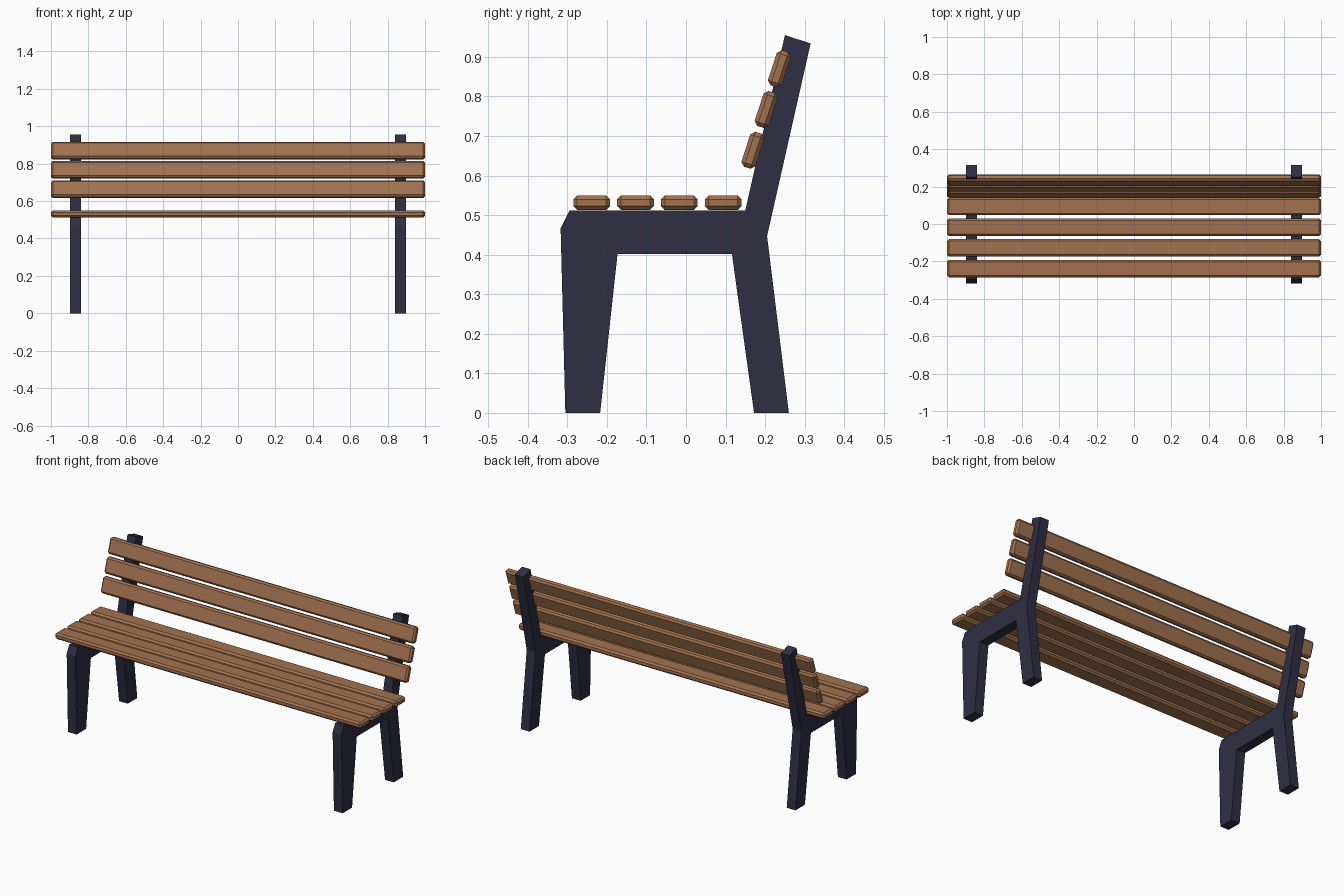
import bpy, bmesh, math
from mathutils import Matrix

if "Cube" in bpy.data.objects:
    bpy.data.objects.remove(bpy.data.objects["Cube"])


def material(name, rgb):
    m = bpy.data.materials.new(name)
    m.diffuse_color = (*rgb, 1.0)
    m.use_nodes = True
    m.node_tree.nodes["Principled BSDF"].inputs["Base Color"].default_value = m.diffuse_color
    return m


WOOD = material("brown wood", (0.36, 0.17, 0.08))
METAL = material("dark blue metal", (0.028, 0.028, 0.055))


def finish(bm, name, mat):
    bmesh.ops.recalc_face_normals(bm, faces=bm.faces[:])
    mesh = bpy.data.meshes.new(name)
    bm.to_mesh(mesh)
    bm.free()
    mesh.materials.append(mat)
    ob = bpy.data.objects.new(name, mesh)
    bpy.context.collection.objects.link(ob)
    return ob


def slat(name, y, z, tilt=0.0):
    """Chamfered plank running along x; tilt leans its width axis upward."""
    bm = bmesh.new()
    bmesh.ops.create_cube(bm, size=1, matrix=Matrix.Diagonal((2.0, 0.093, 0.037, 1)))
    bmesh.ops.bevel(bm, geom=bm.edges[:], offset=0.01, segments=1, affect='EDGES')
    ob = finish(bm, name, WOOD)
    ob.location = (0, y, z)
    ob.rotation_euler.x = tilt


# Side frames: leg, seat rail and back post in one extruded profile (y, z)
PROFILE = [(-0.305, 0), (-0.217, 0), (-0.173, 0.402), (0.116, 0.402),
           (0.172, 0), (0.26, 0), (0.205, 0.447), (0.315, 0.934),
           (0.25, 0.955), (0.15, 0.512), (-0.294, 0.512), (-0.317, 0.467)]


def side_frame(name, x0, x1):
    bm = bmesh.new()
    face = bm.faces.new([bm.verts.new((x0, y, z)) for y, z in PROFILE])
    ext = bmesh.ops.extrude_face_region(bm, geom=[face])["geom"]
    verts = [v for v in ext if isinstance(v, bmesh.types.BMVert)]
    bmesh.ops.translate(bm, verts=verts, vec=(x1 - x0, 0, 0))
    finish(bm, name, METAL)


side_frame("right_frame", 0.84, 0.897)
side_frame("left_frame", -0.897, -0.84)

# Four seat slats
for i in range(4):
    slat(f"seat_slat_{i + 1}", -0.2385 + i * 0.1108, 0.5315)

# Three leaning back slats
for i in range(3):
    slat(f"back_slat_{i + 1}", 0.169 + i * 0.0335, 0.664 + i * 0.103, math.radians(72))
